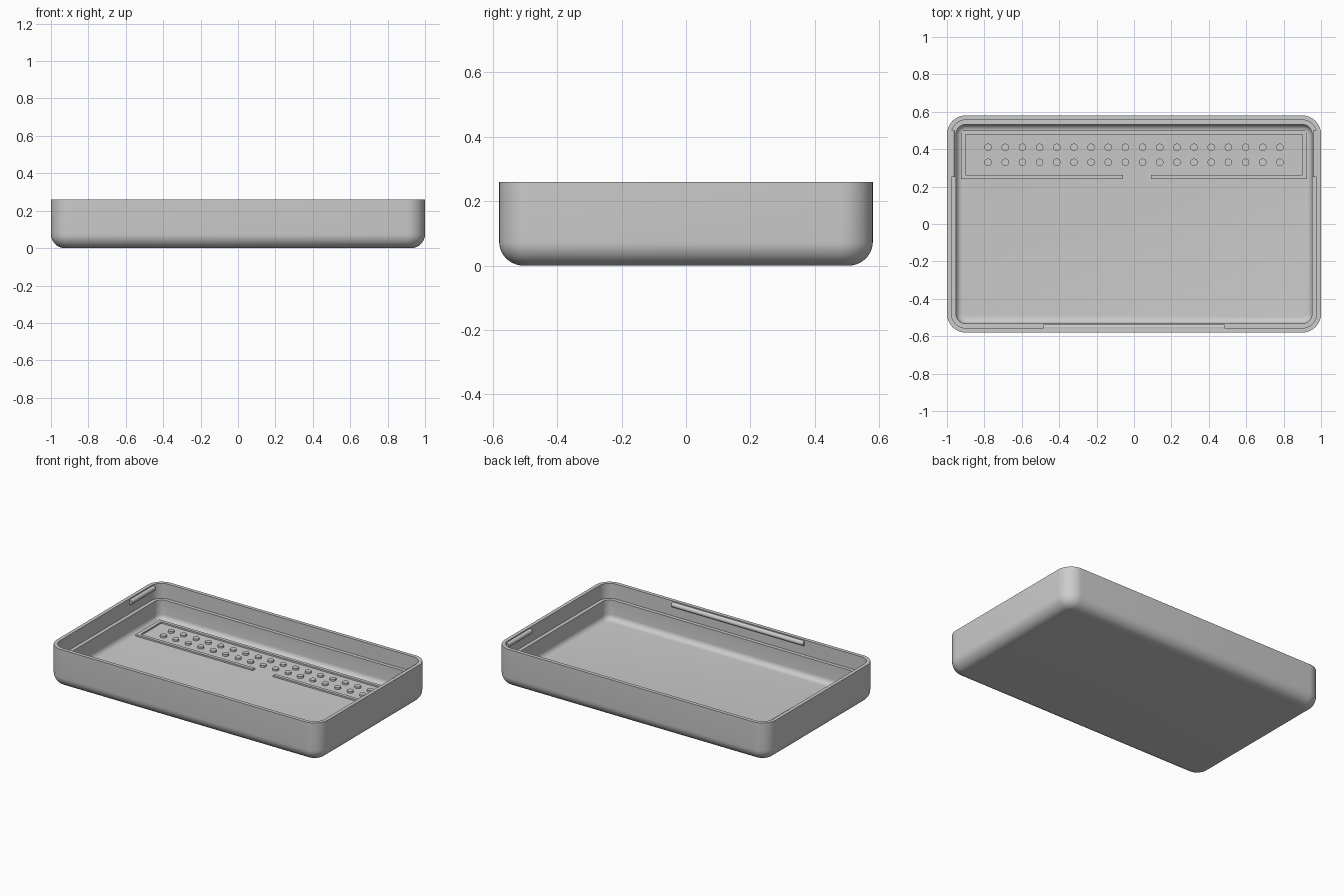
import bpy, bmesh, math

cube = bpy.data.objects.get("Cube")
if cube:
    bpy.data.objects.remove(cube, do_unlink=True)

grey = bpy.data.materials.new("plain grey")
grey.use_nodes = True
colour = (0.6, 0.6, 0.6, 1)
grey.diffuse_color = colour
grey.node_tree.nodes["Principled BSDF"].inputs["Base Color"].default_value = colour

HALF_X, HALF_Y, CORNER, HEIGHT = 1.0, 0.58, 0.1, 0.26
FLOOR, LEDGE = 0.03, 0.16


def finish(name, bm):
    bmesh.ops.recalc_face_normals(bm, faces=bm.faces)
    mesh = bpy.data.meshes.new(name)
    bm.to_mesh(mesh)
    bm.free()
    mesh.materials.append(grey)
    obj = bpy.data.objects.new(name, mesh)
    bpy.context.collection.objects.link(obj)
    bpy.ops.object.select_all(action="DESELECT")
    obj.select_set(True)
    bpy.context.view_layer.objects.active = obj
    bpy.ops.object.shade_smooth_by_angle(angle=math.radians(35))
    return obj


def ring(bm, inset, z, steps=10):
    """Rounded rectangle of vertices, inset from the outer wall."""
    r = max(CORNER - inset, 0.02)
    verts = []
    for quarter, (sx, sy) in enumerate([(1, 1), (-1, 1), (-1, -1), (1, -1)]):
        cx, cy = sx * (HALF_X - inset - r), sy * (HALF_Y - inset - r)
        for i in range(steps + 1):
            a = (quarter + i / steps) * math.pi / 2
            verts.append(bm.verts.new((cx + r * math.cos(a), cy + r * math.sin(a), z)))
    return verts


def arc(inset, z, r, steps, down):
    """Quarter-round profile between a wall at inset and a flat at z."""
    pts = []
    for i in range(steps + 1):
        a = math.pi / 2 * i / steps
        pts.append((inset + r * (1 - math.cos(a)), z + r * (1 - math.sin(a))))
    return pts if down else pts[::-1]


# Tray shell: underside, outer wall, rim, stepped ledge, inner wall and floor
profile = arc(0, 0, 0.075, 10, False)
profile += [(0, HEIGHT), (0.024, HEIGHT), (0.024, LEDGE), (0.048, LEDGE)]
profile += arc(0.048, FLOOR, 0.035, 6, True)
bm = bmesh.new()
rings = [ring(bm, inset, z) for inset, z in profile]
for low, high in zip(rings, rings[1:]):
    for i in range(len(low)):
        j = (i + 1) % len(low)
        bm.faces.new((low[i], low[j], high[j], high[i]))
bm.faces.new(rings[0])
bm.faces.new(rings[-1])
finish("tray_shell", bm)


def box(name, x0, x1, y0, y1, z0, z1):
    bm = bmesh.new()
    bmesh.ops.create_cube(bm, size=1)
    for v in bm.verts:
        v.co = ((x0 + x1) / 2 + v.co.x * (x1 - x0),
                (y0 + y1) / 2 + v.co.y * (y1 - y0),
                (z0 + z1) / 2 + v.co.z * (z1 - z0))
    return finish(name, bm)


def snap_bead(name, centre, length, turn):
    """Rounded bar along the inside of the rim."""
    bm = bmesh.new()
    bmesh.ops.create_cone(bm, cap_ends=True, segments=16, radius1=0.016,
                          radius2=0.016, depth=length)
    obj = finish(name, bm)
    obj.location = centre
    obj.rotation_euler = (math.pi / 2, 0, turn)


# Snap beads on the front and side walls
snap_bead("front_snap_bead", (0, -0.552, 0.238), 0.97, math.pi / 2)
for side, label in ((1, "left"), (-1, "right")):
    snap_bead(label + "_snap_bead", (side * 0.972, 0.375, 0.238), 0.25, 0)

# Low raised frame at the back of the floor, open at the front middle
TOP = FLOOR + 0.01
box("frame_back_bar", -0.925, 0.925, 0.478, 0.5, FLOOR - 0.01, TOP)
for side, label in ((1, "left"), (-1, "right")):
    xa, xb = sorted((side * 0.925, side * 0.9))
    box("frame_" + label + "_bar", xa, xb, 0.24, 0.5, FLOOR - 0.01, TOP)
box("frame_front_bar_right", -0.925, -0.06, 0.24, 0.262, FLOOR - 0.01, TOP)
box("frame_front_bar_left", 0.09, 0.925, 0.24, 0.262, FLOOR - 0.01, TOP)

# Two rows of round studs inside the frame
bm = bmesh.new()
COUNT = 18
for y in (0.33, 0.41):
    for i in range(COUNT):
        made = bmesh.ops.create_cone(bm, cap_ends=True, segments=16, radius1=0.02,
                                     radius2=0.02, depth=0.02)
        x = -0.78 + 1.56 * i / (COUNT - 1)
        bmesh.ops.translate(bm, verts=made["verts"], vec=(x, y, FLOOR + 0.002))
finish("floor_studs", bm)
